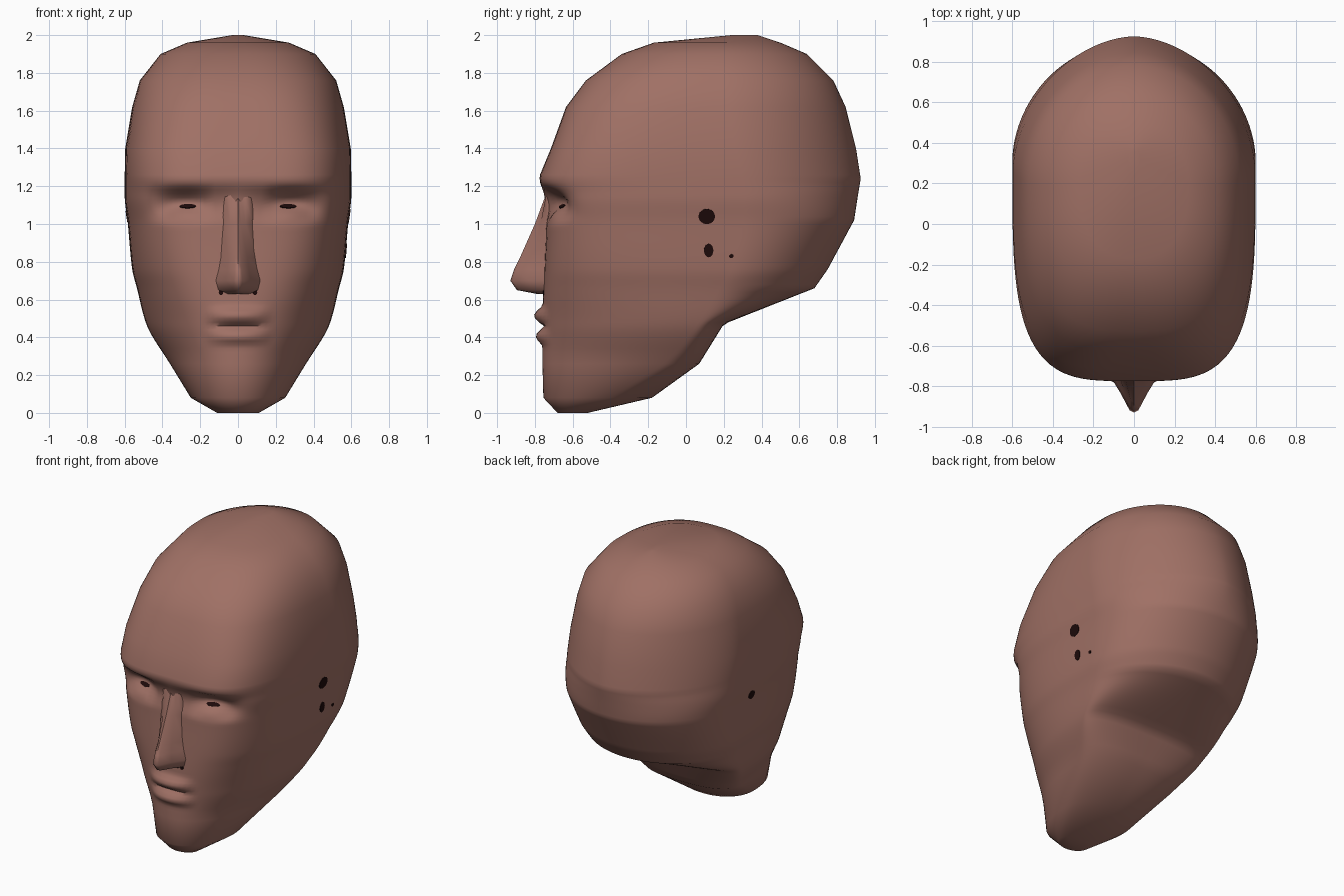
import bpy, bmesh, math
from mathutils import Vector
from mathutils.bvhtree import BVHTree

if "Cube" in bpy.data.objects:
    bpy.data.objects.remove(bpy.data.objects["Cube"])


def material(name, rgb):
    m = bpy.data.materials.new(name)
    m.diffuse_color = (*rgb, 1)
    m.use_nodes = True
    m.node_tree.nodes["Principled BSDF"].inputs["Base Color"].default_value = m.diffuse_color
    return m


skin = material("warm skin", (0.35, 0.163, 0.13))
dark = material("dark hollow", (0.012, 0.003, 0.003))

# Horizontal sections: z, half width, front y, back y, widest y, front and back roundness
SECTIONS = [
    (0.00, 0.11, -0.68, -0.52, -0.60, 2.0, 2.0),
    (0.08, 0.25, -0.755, -0.18, -0.40, 2.1, 2.2),
    (0.26, 0.36, -0.76, 0.07, -0.12, 2.1, 2.6),
    (0.47, 0.485, -0.76, 0.20, 0.06, 2.3, 2.8),
    (0.66, 0.535, -0.755, 0.68, 0.18, 2.8, 2.0),
    (0.76, 0.56, -0.75, 0.75, 0.24, 3.1, 2.0),
    (1.02, 0.585, -0.74, 0.89, 0.30, 3.6, 2.05),
    (1.15, 0.60, -0.75, 0.91, 0.31, 3.7, 1.9),
    (1.24, 0.60, -0.775, 0.925, 0.30, 3.7, 1.8),
    (1.40, 0.597, -0.715, 0.90, 0.26, 3.6, 1.8),
    (1.62, 0.56, -0.635, 0.845, 0.22, 3.1, 1.9),
    (1.76, 0.52, -0.53, 0.78, 0.20, 2.8, 2.0),
    (1.90, 0.41, -0.34, 0.64, 0.18, 2.6, 2.0),
    (1.96, 0.27, -0.17, 0.50, 0.20, 2.4, 2.0),
    (2.00, 0.03, 0.24, 0.38, 0.31, 2.0, 2.0),
]


def slope(i, k):
    # tangent at a section that never overshoots
    if i in (0, len(SECTIONS) - 1):
        j = min(i, len(SECTIONS) - 2)
        return (SECTIONS[j + 1][k] - SECTIONS[j][k]) / (SECTIONS[j + 1][0] - SECTIONS[j][0])
    a, b, c = SECTIONS[i - 1:i + 2]
    d, e = (b[k] - a[k]) / (b[0] - a[0]), (c[k] - b[k]) / (c[0] - b[0])
    return 2 * d * e / (d + e) if d * e > 0 else 0


def section(z):
    for i in range(len(SECTIONS) - 1):
        a, b = SECTIONS[i], SECTIONS[i + 1]
        if z <= b[0] + 1e-6:
            h = b[0] - a[0]
            t = (z - a[0]) / h
            s = t * t * (3 - 2 * t)
            p = [a[k] + (b[k] - a[k]) * s
                 + h * slope(i, k) * t * (1 - t) ** 2
                 - h * slope(i + 1, k) * t * t * (1 - t) for k in range(1, 7)]
            p[2] = a[3] + (b[3] - a[3]) * t      # straight lines down the back
            return p


def bump(v, centre, radius):
    d = abs(v - centre) / radius
    return (1 - d * d) ** 2 if d < 1 else 0


def face_relief(x, z):
    # lips push forward, mouth line and eye sockets push back
    lips = 0.045 * bump(z, 0.515, 0.06) + 0.035 * bump(z, 0.405, 0.055)
    lips -= 0.01 * bump(z, 0.457, 0.025)
    lips *= max(0, 1 - (x / 0.17) ** 2)
    socket = 0.095 * bump(abs(x), 0.28, 0.24) * bump(z, 1.105, 0.115)
    lid = 0.035 * bump(abs(x), 0.27, 0.13) * bump(z, 1.06, 0.06)
    return socket - lips - lid


def finish(name, bm, mat):
    me = bpy.data.meshes.new(name)
    bm.to_mesh(me)
    bm.free()
    me.materials.append(mat)
    ob = bpy.data.objects.new(name, me)
    bpy.context.collection.objects.link(ob)
    bpy.ops.object.select_all(action='DESELECT')
    ob.select_set(True)
    bpy.context.view_layer.objects.active = ob
    bpy.ops.object.shade_smooth_by_angle(angle=math.radians(60))
    return ob


def loft(name, rings):
    bm = bmesh.new()
    rows = [[bm.verts.new(p) for p in ring] for ring in rings]
    n = len(rows[0])
    for a, b in zip(rows, rows[1:]):
        for i in range(n):
            bm.faces.new((a[i], a[(i + 1) % n], b[(i + 1) % n], b[i]))
    bm.faces.new(rows[0])
    bm.faces.new(rows[-1])
    bmesh.ops.recalc_face_normals(bm, faces=bm.faces)
    return finish(name, bm, skin)


# Head: skull, face and jaw in one loft, with fine rows only across the face
SEG = 120
levels = [s[0] for s in SECTIONS if s[0] < 0.3 or s[0] > 1.3]
levels += [0.32 + 0.02 * i for i in range(48)]
rings = []
for z in sorted(levels):
    w, front, back, mid, nf, nb = section(z)
    ring = []
    for i in range(SEG):
        a = 2 * math.pi * i / SEG
        c, s = math.cos(a), math.sin(a)
        n = nb if s > 0 else nf
        x = w * math.copysign(abs(c) ** (2 / n), c)
        depth = (back - mid) if s > 0 else (mid - front)
        y = mid + depth * math.copysign(abs(s) ** (2 / n), s)
        if y < -0.2:
            y += face_relief(x, z)
        ring.append((x, y, z))
    rings.append(ring)
head = loft("head", rings)

# Nose: z, half width, ridge y
NOSE = [(0.63, 0.07, -0.79), (0.65, 0.10, -0.895), (0.70, 0.11, -0.93),
        (0.76, 0.095, -0.91), (0.82, 0.085, -0.88), (1.00, 0.07, -0.80),
        (1.14, 0.06, -0.748), (1.20, 0.05, -0.72)]
rings = []
for z, w, tip in NOSE:
    half = [(w * 1.5, -0.68), (w * 1.15, -0.735), (w * 0.6, -0.74 + (tip + 0.74) * 0.5),
            (w * 0.2, tip + 0.012)]
    ring = half + [(0, tip)] + [(-x, y) for x, y in reversed(half)]
    rings.append([(x, y, z) for x, y in ring])
loft("nose", rings)

# Dark hollows: thin discs laid on the head surface
tree = BVHTree.FromObject(head, bpy.context.evaluated_depsgraph_get())


def hollow(name, origin, direction, rx, ry):
    hit, normal, _, _ = tree.ray_cast(Vector(origin), Vector(direction))
    if hit is None:
        return
    bm = bmesh.new()
    bmesh.ops.create_cone(bm, cap_ends=True, segments=16, radius1=1, radius2=1, depth=1)
    bmesh.ops.scale(bm, vec=(rx, ry, 0.008), verts=bm.verts)
    ob = finish(name, bm, dark)
    ob.location = hit
    ob.rotation_euler = normal.to_track_quat('Z', 'Y').to_euler()


for side, s in (("right", 1), ("left", -1)):
    hollow(side + "_eye", (0.265 * s, -2, 1.093), (0, 1, 0), 0.045, 0.015)
    hollow(side + "_nostril", (0.09 * s, -2, 0.638), (0, 1, 0), 0.012, 0.014)
    r = 0.044 if s > 0 else 0.032
    hollow(side + "_ear_hole", (2 * s, 0.11, 1.04), (-s, 0, 0), r, r * 0.92)
hollow("right_lower_ear_hole", (2, 0.12, 0.86), (-1, 0, 0), 0.025, 0.036)
hollow("right_ear_pit", (2, 0.24, 0.83), (-1, 0, 0), 0.012, 0.01)
